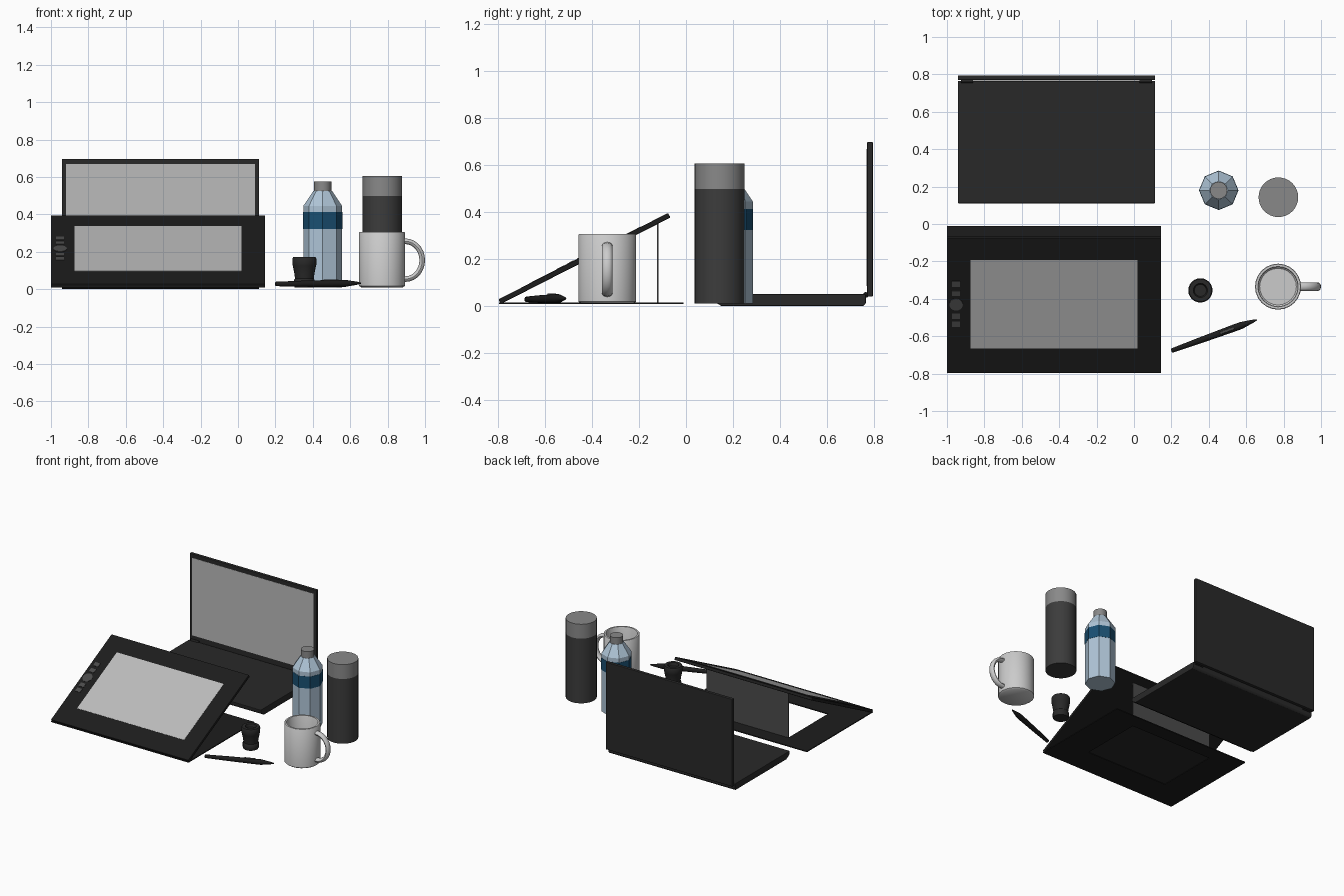
import bpy, bmesh, math
from mathutils import Vector, Matrix

if "Cube" in bpy.data.objects:
    bpy.data.objects.remove(bpy.data.objects["Cube"])


def mat(name, r, g, b):
    m = bpy.data.materials.new(name)
    m.diffuse_color = (r, g, b, 1)
    m.use_nodes = True
    m.node_tree.nodes["Principled BSDF"].inputs["Base Color"].default_value = m.diffuse_color
    return m


BLACK = mat("black", .012, .012, .012)
CHARCOAL = mat("charcoal", .022, .022, .022)
DARK = mat("dark_grey", .045, .045, .045)
MID = mat("mid_grey", .25, .25, .25)
BUTTON = mat("button_grey", .07, .07, .07)
SCREEN = mat("screen_grey", .5, .5, .5)
LIGHT = mat("light_grey", .7, .7, .7)
PALE_BLUE = mat("pale_blue", .43, .56, .68)
BLUE = mat("label_blue", .01, .08, .17)


def finish(name, bm, m, smooth=False, bevel=0):
    bmesh.ops.recalc_face_normals(bm, faces=bm.faces)
    me = bpy.data.meshes.new(name)
    bm.to_mesh(me)
    bm.free()
    o = bpy.data.objects.new(name, me)
    bpy.context.collection.objects.link(o)
    me.materials.append(m)
    if bevel:
        b = o.modifiers.new("bevel", 'BEVEL')
        b.width, b.segments = bevel, 2
    if smooth:
        bpy.ops.object.select_all(action='DESELECT')
        o.select_set(True)
        bpy.context.view_layer.objects.active = o
        bpy.ops.object.shade_smooth_by_angle(angle=math.radians(40))
    return o


def box(name, lo, hi, m, bevel=0):
    lo, hi = Vector(lo), Vector(hi)
    bm = bmesh.new()
    bmesh.ops.create_cube(bm, size=1, matrix=Matrix.Translation((lo + hi) / 2)
                          @ Matrix.Diagonal((*(hi - lo), 1)))
    return finish(name, bm, m, bevel=bevel)


def lathe(name, profile, n, m, loc=(0, 0, 0), smooth=True):
    """Revolve (radius, z) points round z, closing both ends."""
    bm = bmesh.new()
    rings = [[bm.verts.new((r * math.cos(math.tau * i / n), r * math.sin(math.tau * i / n), z))
              for i in range(n)] for r, z in profile]
    for a, b in zip(rings, rings[1:]):
        for i in range(n):
            j = (i + 1) % n
            bm.faces.new((a[i], a[j], b[j], b[i]))
    bm.faces.new(rings[0])
    bm.faces.new(rings[-1])
    o = finish(name, bm, m, smooth)
    o.location = loc
    return o


# --- Laptop: base with undercut bottom, upright lid, display, two hinges
bm = bmesh.new()
x0, x1 = -.942, .113
side = [(.11, .05), (.765, .05), (.765, .012), (.755, 0), (.15, 0), (.113, .022)]
f = bm.faces.new([bm.verts.new((x0, y, z)) for y, z in side])
ext = bmesh.ops.extrude_face_region(bm, geom=[f])
bmesh.ops.translate(bm, vec=(x1 - x0, 0, 0),
                    verts=[v for v in ext["geom"] if isinstance(v, bmesh.types.BMVert)])
finish("laptop_base", bm, CHARCOAL, bevel=.004)
box("laptop_lid", (x0, .77, .04), (x1, .795, .697), CHARCOAL, .004)
box("laptop_display", (x0 + .023, .7685, .085), (x1 - .023, .775, .668), SCREEN)
for i, x in enumerate((-.893, .063)):
    h = lathe(f"laptop_hinge_{i}", [(.012, -.033), (.012, .033)], 12, BLACK, (x, .765, .047))
    h.rotation_euler = (0, math.pi / 2, 0)

# --- Drawing tablet: local plane tilted up from its front edge
TX0, TX1 = -1.0, .145
tilt = Matrix.Translation((0, -.793, .018)) @ Matrix.Rotation(math.radians(27), 4, 'X')
c = 1 / math.cos(math.radians(27))
tablet = [box("tablet_body", (TX0, 0, -.011), (TX1, .81, .011), BLACK, .004),
          box("tablet_display", (-.873, .132 * c, .005), (.018, .605 * c, .0125), SCREEN)]
for i, y in enumerate((-.315, -.365, -.487, -.53)):
    ly = (y + .793) * c
    tablet.append(box(f"tablet_button_{i}", (-.972, ly - .016, .005), (-.93, ly + .016, .014), BUTTON))
tablet.append(lathe("tablet_dial", [(.036, .005), (.036, .014)], 24, BUTTON,
                    (-.951, .368 * c, 0)))
for o in tablet:
    o.matrix_world = tilt @ Matrix.Translation(o.location)

# --- Folding stand: floor sheet with a window, and the flap lifted out of it
xs, ys = (TX0, -.77, -.09, TX1), (-.795, -.59, -.12, -.01)
bm = bmesh.new()
g = [[bm.verts.new((x, y, .012)) for y in ys] for x in xs]
for i in range(3):
    for j in range(3):
        if (i, j) != (1, 1):
            bm.faces.new((g[i][j], g[i + 1][j], g[i + 1][j + 1], g[i][j + 1]))
stand = finish("stand_floor", bm, BLACK)
s = stand.modifiers.new("thickness", 'SOLIDIFY')
s.thickness, s.offset = .007, 0
box("stand_flap", (-.77, -.123, .012), (-.09, -.117, .352), BUTTON)

# --- Mug with hollow inside and handle
MUG = (.77, -.335, 0)
lathe("mug_body", [(.112, .01), (.123, .018), (.123, .302), (.12, .306), (.108, .306),
                   (.105, .3), (.105, .035), (.098, .028)], 24, LIGHT, MUG)
# elliptical section swept along a C-shaped path
path = [(.112, .052)] + [(.125 + .09 * math.cos(t), .155 + .101 * math.sin(t))
        for t in [math.pi * (k / 14 - .5) for k in range(15)]] + [(.112, .258)]
bm = bmesh.new()
rings = []
for k, (px, pz) in enumerate(path):
    a, b = Vector(path[max(k - 1, 0)]), Vector(path[min(k + 1, len(path) - 1)])
    t = (b - a).normalized()
    rings.append([bm.verts.new((px + t.y * .015 * math.cos(q), .022 * math.sin(q),
                                pz - t.x * .015 * math.cos(q)))
                  for q in [math.tau * i / 12 for i in range(12)]])
for a, b in zip(rings, rings[1:]):
    for i in range(12):
        j = (i + 1) % 12
        bm.faces.new((a[i], a[j], b[j], b[i]))
bm.faces.new(rings[0])
bm.faces.new(rings[-1])
finish("mug_handle", bm, LIGHT, True).location = MUG

# --- Thermos flask
FLASK = (.772, .143, 0)
lathe("flask_body", [(.106, .01), (.106, .497)], 32, DARK, FLASK)
lathe("flask_lid", [(.106, .497), (.106, .605)], 32, MID, FLASK)

# --- Eight-sided water bottle with label band and cap
BOTTLE = (.453, .18, 0)
lathe("bottle_body", [(.104, .01), (.104, .445), (.05, .525)], 8, PALE_BLUE, BOTTLE, False)
lathe("bottle_label", [(.1055, .323), (.1055, .413)], 8, BLUE, BOTTLE, False)
lathe("bottle_cap", [(.046, .52), (.046, .575)], 16, MID, BOTTLE)

# --- Pen holder pot
lathe("pen_holder", [(.052, .01), (.055, .016), (.055, .05), (.05, .056), (.054, .085), (.062, .125),
                     (.064, .13), (.065, .162), (.06, .172), (.038, .172), (.032, .15)],
      24, CHARCOAL, (.355, -.355, 0))

# --- Stylus lying on the table
tip, end = Vector((.657, -.512, .032)), Vector((.2, -.678, .028))
L = (tip - end).length
pen = lathe("stylus", [(.009, 0), (.012, .004), (.016, .15), (.019, L - .14), (.019, L - .09),
                       (.008, L - .02), (.003, L)], 16, BLACK, end)
pen.rotation_euler = (tip - end).to_track_quat('Z', 'Y').to_euler()
d = (tip - end).normalized()
side = Vector((0, 0, 1)).cross(d)
pos = end + d * (L - .17)
key = box("stylus_button", (-.006, -.04, -.004), (.006, .04, .004), BUTTON, .002)
key.location = pos + Vector((0, 0, .018))
key.rotation_euler = (0, 0, math.atan2(d.y, d.x) - math.pi / 2)
